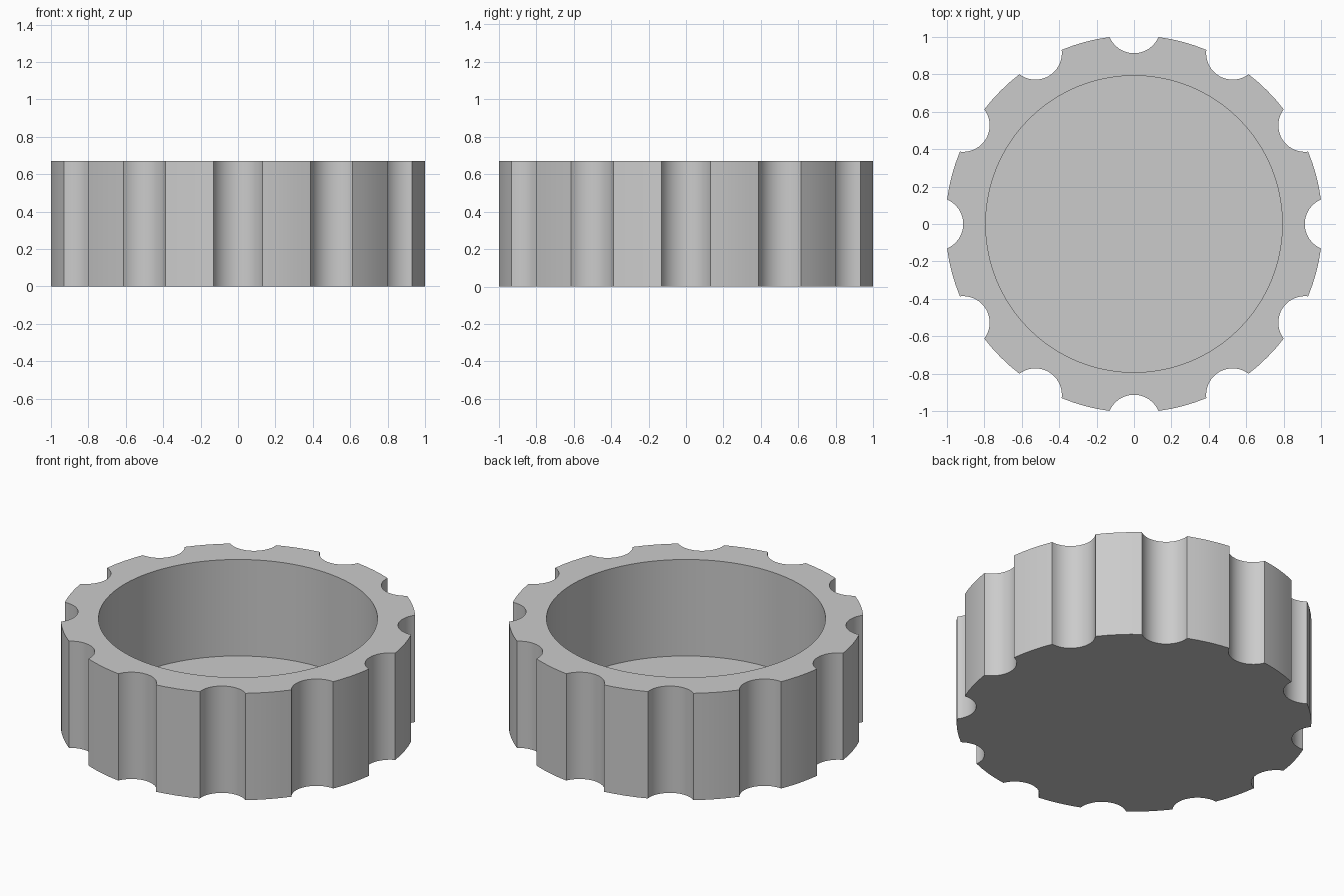
import bpy, bmesh, math
from mathutils import Vector, Matrix

cube = bpy.data.objects.get("Cube")
if cube:
    bpy.data.objects.remove(cube, do_unlink=True)

HEIGHT, FLOOR = 0.67, 0.065
OUTER, BORE = 1.008, 0.793
NOTCHES, NOTCH_CENTRE, NOTCH_R = 12, 1.055, 0.142
NOTCH_STEPS, RIM_STEPS, BORE_STEPS = 16, 4, 96

grey = bpy.data.materials.new("plain grey")
grey.use_nodes = True
colour = (0.6, 0.6, 0.6, 1)
grey.diffuse_color = colour
grey.node_tree.nodes["Principled BSDF"].inputs["Base Color"].default_value = colour


def polar(radius, angle):
    return Vector((radius * math.cos(angle), radius * math.sin(angle), 0))


# One grip notch followed by the rim arc up to the next notch
pitch = math.tau / NOTCHES
cos_half = (OUTER**2 + NOTCH_CENTRE**2 - NOTCH_R**2) / (2 * OUTER * NOTCH_CENTRE)
half = math.acos(cos_half)
corner = polar(OUTER, half) - polar(NOTCH_CENTRE, 0)
sweep = math.pi - math.atan2(corner.y, corner.x)
unit = []
for i in range(NOTCH_STEPS):
    a = math.pi + sweep * (1 - 2 * i / NOTCH_STEPS)
    # runs from the clockwise corner, through the deepest point, to the other
    p = polar(NOTCH_CENTRE, 0) + polar(NOTCH_R, a)
    unit.append(p)
unit = [Vector((p.x, -abs(p.y) if i < NOTCH_STEPS / 2 else abs(p.y), 0))
        for i, p in enumerate(unit)]
for i in range(RIM_STEPS):
    unit.append(polar(OUTER, half + (pitch - 2 * half) * i / RIM_STEPS))

outline = [Matrix.Rotation(k * pitch, 3, 'Z') @ p for k in range(NOTCHES) for p in unit]
bore = [polar(BORE, math.tau * i / BORE_STEPS) for i in range(BORE_STEPS)]

bm = bmesh.new()


def ring(points, z):
    return [bm.verts.new((p.x, p.y, z)) for p in points]


def wall(low, high):
    n = len(low)
    for i in range(n):
        j = (i + 1) % n
        bm.faces.new((low[i], low[j], high[j], high[i]))


# Grip wall and underside
base, top = ring(outline, 0), ring(outline, HEIGHT)
wall(base, top)
bm.faces.new(base[::-1])

# Bore wall and floor
floor, lip = ring(bore, FLOOR), ring(bore, HEIGHT)
wall(lip, floor)
bm.faces.new(floor)

# Flat top rim between the grip outline and the bore
edges = [bm.edges.get((r[i - 1], r[i])) for r in (top, lip) for i in range(len(r))]
bmesh.ops.triangle_fill(bm, use_beauty=True, edges=edges, normal=(0, 0, 1))
bmesh.ops.recalc_face_normals(bm, faces=bm.faces)

mesh = bpy.data.meshes.new("grip_cap")
bm.to_mesh(mesh)
bm.free()
mesh.materials.append(grey)
cap = bpy.data.objects.new("grip_cap", mesh)
bpy.context.collection.objects.link(cap)
bpy.context.view_layer.objects.active = cap
cap.select_set(True)
bpy.ops.object.shade_smooth_by_angle(angle=math.radians(30))
